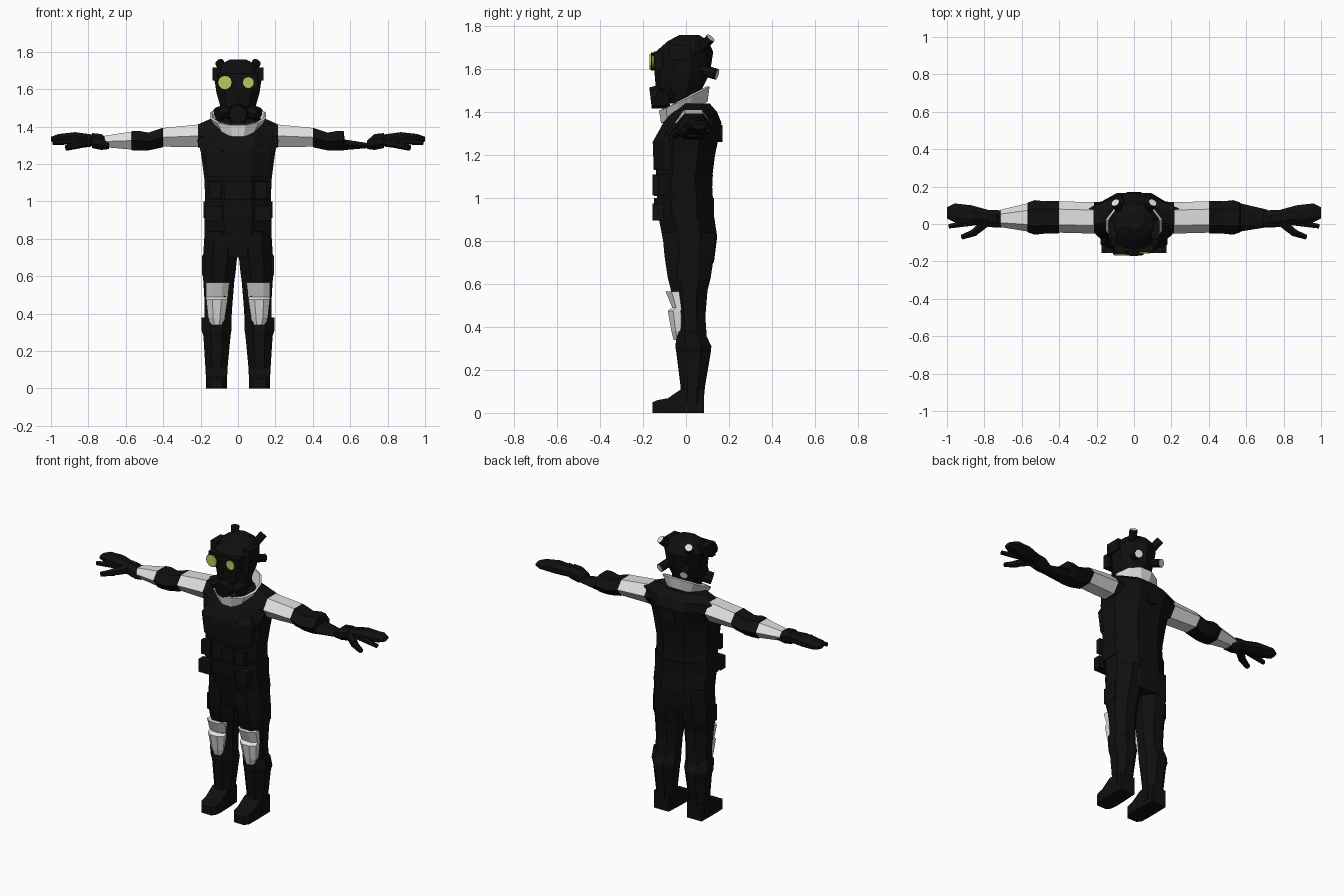
import bpy, bmesh, math
from mathutils import Vector, Matrix

default_cube = bpy.data.objects.get("Cube")
if default_cube:
    bpy.data.objects.remove(default_cube, do_unlink=True)


def make_material(name, red, green, blue):
    material = bpy.data.materials.new(name)
    material.use_nodes = True
    color = (red, green, blue, 1)
    material.diffuse_color = color
    shader = material.node_tree.nodes["Principled BSDF"]
    shader.inputs["Base Color"].default_value = color
    shader.inputs["Roughness"].default_value = .9
    return material


BLACK = make_material("black cloth", .005, .005, .005)
WHITE = make_material("white plating", .75, .75, .75)
LENS = make_material("yellow green lens", .46, .6, .11)


def finish(name, bm, *materials):
    bmesh.ops.recalc_face_normals(bm, faces=bm.faces)
    mesh = bpy.data.meshes.new(name)
    bm.to_mesh(mesh)
    bm.free()
    for material in materials:
        mesh.materials.append(material)
    part = bpy.data.objects.new(name, mesh)
    bpy.context.collection.objects.link(part)
    return part


def loft(name, axis, sections, sides=8, side=1, materials=(BLACK,), bands=None, turn=.5):
    """Skin sections (position, low, high, low, high); bands picks a material per segment."""
    bm = bmesh.new()
    rings = []
    flat = math.cos(math.pi / sides)
    for place, a_low, a_high, b_low, b_high in sections:
        ring = []
        for i in range(sides):
            angle = math.tau * (i + turn) / sides
            a = (a_low + a_high) / 2 + (a_high - a_low) / 2 * math.cos(angle) / flat
            b = (b_low + b_high) / 2 + (b_high - b_low) / 2 * math.sin(angle) / (flat if sides != 6 else 1)
            point = {"x": (place, a, b), "y": (a, place, b), "z": (a, b, place)}[axis]
            ring.append(bm.verts.new((point[0] * side, point[1], point[2])))
        rings.append(ring)
    for index, (low, high) in enumerate(zip(rings, rings[1:])):
        for i in range(sides):
            j = (i + 1) % sides
            face = bm.faces.new((low[i], low[j], high[j], high[i]))
            face.material_index = bands[index] if bands else 0
    for ring, band in ((rings[0], 0), (rings[-1], -1)):
        bm.faces.new(ring).material_index = bands[band] if bands else 0
    return finish(name, bm, *materials)


def rod(name, start, end, radius, tip=None, sides=8, materials=(BLACK,)):
    """Cylinder between two points; a second material colours its far end."""
    start, end = Vector(start), Vector(end)
    direction = end - start
    matrix = Matrix.Translation((start + end) / 2) @ direction.to_track_quat("Z", "Y").to_matrix().to_4x4()
    bm = bmesh.new()
    bmesh.ops.create_cone(bm, cap_ends=True, segments=sides, radius1=radius,
                          radius2=tip or radius, depth=direction.length, matrix=matrix)
    if len(materials) > 1:
        for face in bm.faces:
            face.normal_update()
            if face.normal.dot(direction.normalized()) > .9:
                face.material_index = 1
    return finish(name, bm, *materials)


def box(name, center, size):
    bm = bmesh.new()
    bmesh.ops.create_cube(bm, size=1, matrix=Matrix.Translation(center) @ Matrix.Diagonal((*size, 1)))
    return finish(name, bm, BLACK)


# Torso, vest and hips
loft("torso", "z", [
    (.70, -.17, .17, -.09, .13), (.82, -.18, .18, -.11, .145), (.92, -.18, .18, -.13, .13),
    (1.08, -.175, .175, -.14, .12), (1.2, -.19, .19, -.14, .135), (1.27, -.2, .2, -.15, .15),
    (1.35, -.225, .225, -.105, .165), (1.40, -.24, .24, -.065, .145), (1.44, -.15, .15, -.04, .11)])
loft("belt", "z", [(.91, -.185, .185, -.145, .13), (1.0, -.185, .185, -.15, .13)])
loft("vest_lower_band", "z", [(1.01, -.175, .175, -.15, .12), (1.11, -.18, .18, -.155, .125)])
loft("vest_chest_plate", "z", [(1.13, -.165, .165, -.15, 0), (1.26, -.18, .18, -.155, 0), (1.36, -.13, .13, -.1, 0)])
for i in range(4):
    box("vest_pouch", (-.12 + i * .08, -.14, 1.06), (.065, .03, .09))
rod("back_valve", (0, .12, 1.3), (0, .17, 1.3), .04)
loft("neck", "z", [(1.36, -.08, .08, -.06, .08), (1.55, -.07, .07, -.05, .07)])

# Tilted, flared collar
bm = bmesh.new()
rings = []
for radius_x, radius_y, height in ((.105, .1, 1.40), (.145, .11, 1.465)):
    ring = []
    for i in range(12):
        angle = math.tau * (i + .5) / 12
        y = radius_y * math.sin(angle)
        ring.append(bm.verts.new((radius_x * math.cos(angle), y - .008, height + y * .52)))
    rings.append(ring)
for i in range(12):
    j = (i + 1) % 12
    bm.faces.new((rings[0][i], rings[0][j], rings[1][j], rings[1][i]))
collar = finish("collar", bm, WHITE)
collar.modifiers.new("thickness", "SOLIDIFY").thickness = .012

# Masked head
loft("head", "z", [
    (1.44, -.07, .07, -.10, .03), (1.51, -.095, .095, -.135, .07), (1.58, -.115, .115, -.14, .105),
    (1.68, -.13, .13, -.135, .12), (1.73, -.095, .095, -.08, .1), (1.758, -.045, .045, -.03, .06)], sides=10)
rod("respirator", (0, -.08, 1.475), (0, -.165, 1.465), .06, .05)
for name, x, radius, front in (("large", -.07, .042, -.163), ("small", .055, .034, -.152)):
    rod(name + "_goggle", (x, -.09, 1.635), (x, front, 1.635), radius, sides=12)
    rod(name + "_lens", (x, front + .001, 1.635), (x, front - .006, 1.635), radius * .86, sides=12, materials=(LENS,))
box("goggle_bridge", (0, -.13, 1.64), (.21, .04, .085))

for side, label in ((1, "left"), (-1, "right")):
    # Mask canisters, ear blocks and capped tubes
    rod(label + "_filter", (side * .04, -.07, 1.49), (side * .11, -.11, 1.465), .038)
    box(label + "_ear_block", (side * .115, -.03, 1.68), (.045, .1, .07))
    rod(label + "_upper_tube", (side * .06, .05, 1.67), (side * .1, .115, 1.745), .024, materials=(BLACK, WHITE))
    rod(label + "_lower_tube", (side * .06, .06, 1.6), (side * .085, .145, 1.575), .026, materials=(BLACK, WHITE))

    # Sleeve with black elbow; only the right forearm is plated
    thin = .045 if side == 1 else 0
    loft(label + "_arm", "x", [
        (.15, -.04, .11, 1.27, 1.42), (.215, -.04, .105, 1.28, 1.42), (.4, -.035, .11, 1.285, 1.4),
        (.405, -.04, .112, 1.28, 1.4), (.48, -.04, .11, 1.265, 1.375), (.53, -.045, .115, 1.265, 1.385),
        (.565, -.035, .105, 1.265, 1.385), (.57, -.03, .1, 1.27, 1.38 - thin), (.715, -.01, .07, 1.285, 1.355 - thin)],
        sides=6, side=side, turn=0, materials=(BLACK, WHITE),
        bands=(0, 1, 0, 0, 0, 0, 0, 1 if side == -1 else 0))
    loft(label + "_cuff", "x", [(.69, -.015, .065, 1.28, 1.325), (.73, -.02, .075, 1.275, 1.36),
         (.78, -.015, .075, 1.285, 1.365)], side=side)
    loft(label + "_hand", "x", [(.76, -.005, .07, 1.295, 1.355), (.87, -.005, .1, 1.3, 1.37),
         (.96, .01, .11, 1.31, 1.36), (1.0, .03, .09, 1.32, 1.345)], side=side)
    rod(label + "_index_finger", (side * .85, .01, 1.325), (side * .99, -.012, 1.315), .02, .014, 6)
    rod(label + "_thumb_base", (side * .79, .01, 1.32), (side * .86, -.05, 1.305), .028, .022, 6)
    rod(label + "_thumb_tip", (side * .85, -.045, 1.305), (side * .92, -.07, 1.285), .022, .015, 6)

    # Trouser leg, knee guard, boot
    loft(label + "_leg", "z", [
        (.30, .04, .18, -.045, .1), (.45, .03, .178, -.05, .09), (.57, .02, .185, -.07, .1),
        (.63, .012, .192, -.085, .115), (.73, .002, .185, -.1, .13), (.84, 0, .178, -.11, .14)], side=side)
    loft(label + "_knee_guard", "z", [
        (.34, .08, .145, -.058, 0), (.38, .07, .16, -.068, 0), (.475, .055, .17, -.085, 0),
        (.49, .055, .17, -.064, 0), (.565, .045, .172, -.095, 0)], side=side, materials=(WHITE,))
    loft(label + "_boot_shaft", "z", [
        (.03, .06, .17, -.03, .08), (.12, .055, .175, -.025, .088), (.28, .04, .185, -.045, .115),
        (.31, .035, .195, -.05, .118), (.38, .035, .195, -.04, .085)], side=side)
    loft(label + "_boot_foot", "y", [
        (-.155, .08, .15, 0, .05), (-.13, .062, .168, 0, .06), (-.085, .058, .17, 0, .068),
        (-.015, .06, .17, 0, .115), (.083, .065, .168, 0, .11)], sides=4, side=side)

    # Hip and thigh pouches
    box(label + "_hip_pouch", (side * .13, -.13, .935), (.085, .05, .08))
    box(label + "_thigh_pocket", (side * .175, .01, .66), (.035, .1, .1))
